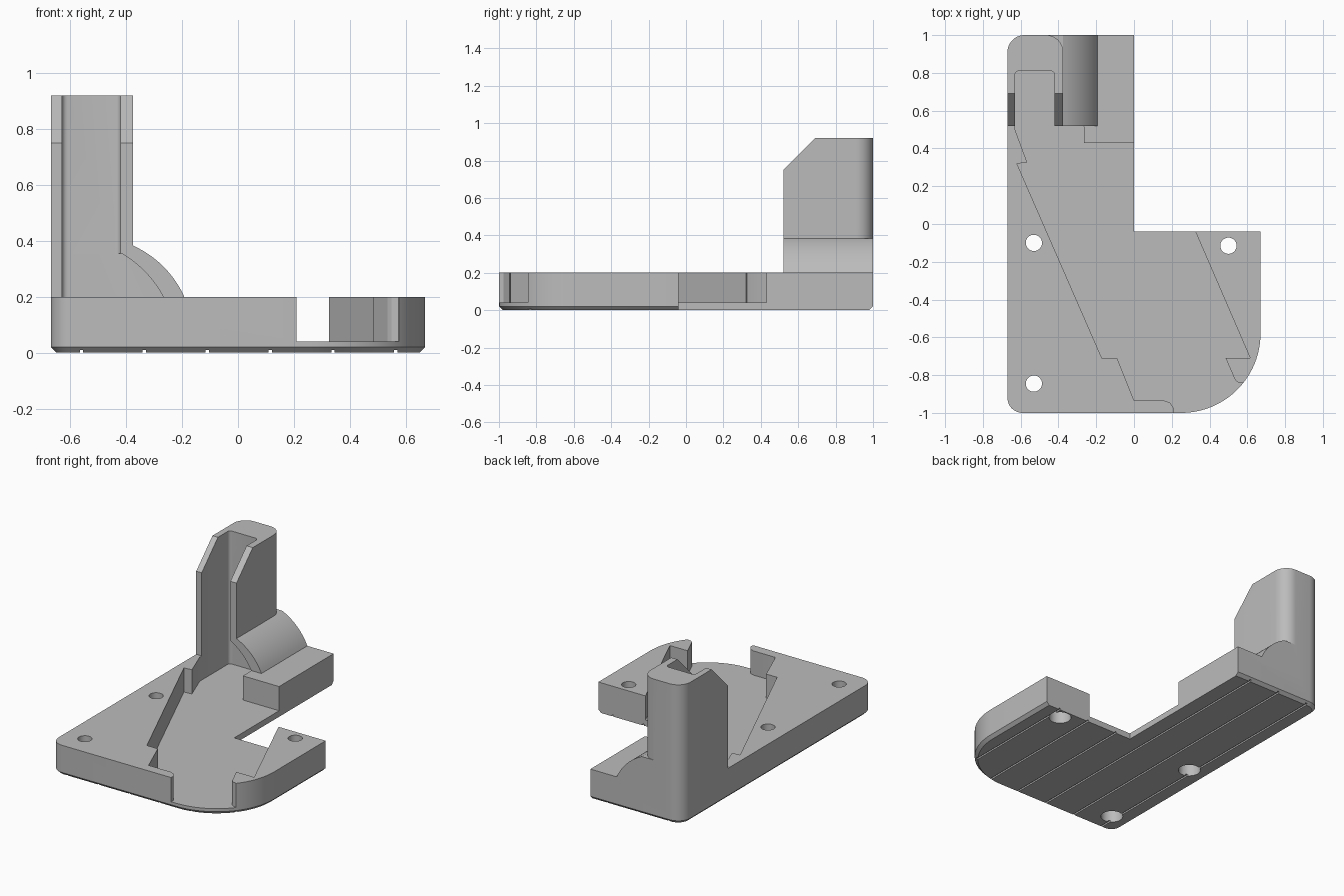
import bpy, bmesh
from math import cos, sin, radians

cube = bpy.data.objects.get("Cube")
if cube:
    bpy.data.objects.remove(cube, do_unlink=True)

grey = bpy.data.materials.new("light_grey")
grey.use_nodes = True
grey.diffuse_color = (0.5, 0.5, 0.5, 1)
grey.node_tree.nodes["Principled BSDF"].inputs["Base Color"].default_value = (0.5, 0.5, 0.5, 1)


def arc(cx, cy, r, a0, a1, n=12):
    angles = [radians(a0 + (a1 - a0) * i / n) for i in range(n + 1)]
    return [(cx + r * cos(a), cy + r * sin(a)) for a in angles]


def loft(name, rings, axis="Z"):
    """Join matching outlines, each given as (height, points), into a closed solid."""
    place = {"X": lambda a, b, h: (h, a, b),
             "Y": lambda a, b, h: (a, h, b),
             "Z": lambda a, b, h: (a, b, h)}[axis]
    bm = bmesh.new()
    loops = [[bm.verts.new(place(a, b, h)) for a, b in pts] for h, pts in rings]
    bm.faces.new(loops[0])
    bm.faces.new(loops[-1])
    for low, high in zip(loops, loops[1:]):
        for i in range(len(low)):
            bm.faces.new((low[i - 1], low[i], high[i], high[i - 1]))
    bmesh.ops.recalc_face_normals(bm, faces=bm.faces)
    mesh = bpy.data.meshes.new(name)
    bm.to_mesh(mesh)
    bm.free()
    mesh.materials.append(grey)
    obj = bpy.data.objects.new(name, mesh)
    bpy.context.collection.objects.link(obj)
    return obj


def prism(name, pts, lo, hi, axis="Z"):
    return loft(name, [(lo, pts), (hi, pts)], axis)


def combine(target, tool, operation="DIFFERENCE"):
    mod = target.modifiers.new("bool", "BOOLEAN")
    mod.operation, mod.object, mod.solver = operation, tool, "EXACT"
    bpy.context.view_layer.objects.active = target
    bpy.ops.object.modifier_apply(modifier=mod.name)
    bpy.data.objects.remove(tool, do_unlink=True)


def outline(d):
    """L-shaped footprint, with its outer sides inset by d."""
    return (arc(-0.59, -0.92, 0.08 - d, 180, 270)
            + arc(0.25, -0.58, 0.42 - d, 270, 360, 24)
            + [(0.67 - d, -0.04), (0, -0.04), (0, 1 - d)]
            + arc(-0.58, 0.91, 0.09 - d, 90, 180))


# L-shaped base with a chamfered lower rim
body = loft("bracket_body", [(0, outline(0.02)), (0.02, outline(0)), (0.2, outline(0))])

# Upright column with rounded back corners
column = (arc(-0.465, 0.91, 0.09, 0, 90) + arc(-0.58, 0.91, 0.09, 90, 180)
          + [(-0.67, 0.52), (-0.375, 0.52)])
combine(body, prism("column", column, 0.15, 0.92), "UNION")

# Curved buttress beside the column
buttress = [(-0.5, 0.15), (-0.195, 0.15)] + arc(-0.525, 0.05, 0.365, 24.5, 66) + [(-0.5, 0.384)]
combine(body, prism("buttress", buttress, 0.52, 1, "Y"), "UNION")

# Sloping front of the column top
combine(body, prism("slope_cut", [(0.42, 0.65), (0.82, 1.05), (0.42, 1.05)], -0.8, -0.25, "X"))

# Recessed floor that opens to the front and the inner corner
floor = [(-0.63, 0.515), (-0.63, 0.5), (-0.565, 0.325), (-0.62, 0.32), (-0.17, -0.71),
         (-0.09, -0.71), (0, -0.935), (0.16, -0.935), (0.19, -0.945), (0.21, -0.975),
         (0.21, -1.1), (0.75, -1.1), (0.575, -0.842), (0.55, -0.838), (0.535, -0.825),
         (0.485, -0.71), (0.615, -0.71), (0.325, -0.04), (0.325, 0.1), (0.1, 0.1),
         (0.1, 0.43), (-0.265, 0.43), (-0.265, 0.515)]
combine(body, prism("floor_cut", floor, 0.04, 0.3))

# Tall channel in the column
channel = ([(-0.63, 0.505), (-0.42, 0.505)] + arc(-0.44, 0.79, 0.02, 0, 90, 4)
           + arc(-0.61, 0.79, 0.02, 90, 180, 4))
combine(body, prism("channel_cut", channel, 0.04, 1.2))

# Curved hollow under the buttress
hollow = [(-0.6, 0.04), (-0.265, 0.04)] + arc(-0.62, 0.011, 0.4, 28.2, 59.5) + [(-0.6, 0.355)]
combine(body, prism("hollow_cut", hollow, 0.505, 0.81, "Y"))

# Screw holes, widened from below
for x, y in ((-0.53, -0.1), (-0.53, -0.845), (0.5, -0.115)):
    for r, lo, hi in ((0.043, -0.1, 0.3), (0.068, -0.1, 0.1)):
        combine(body, prism("hole_cut", arc(x, y, r, 0, 360, 32)[:-1], lo, hi))

# Fine grooves along the underside
for i in range(6):
    x = -0.56 + i * 0.225
    groove = [(x - 0.006, -0.05), (x + 0.006, -0.05), (x + 0.006, 0.01), (x - 0.006, 0.01)]
    combine(body, prism("groove_cut", groove, -1.2, 1.2, "Y"))

bpy.ops.object.select_all(action="DESELECT")
body.select_set(True)
bpy.context.view_layer.objects.active = body
bpy.ops.object.shade_smooth_by_angle(angle=radians(25))
